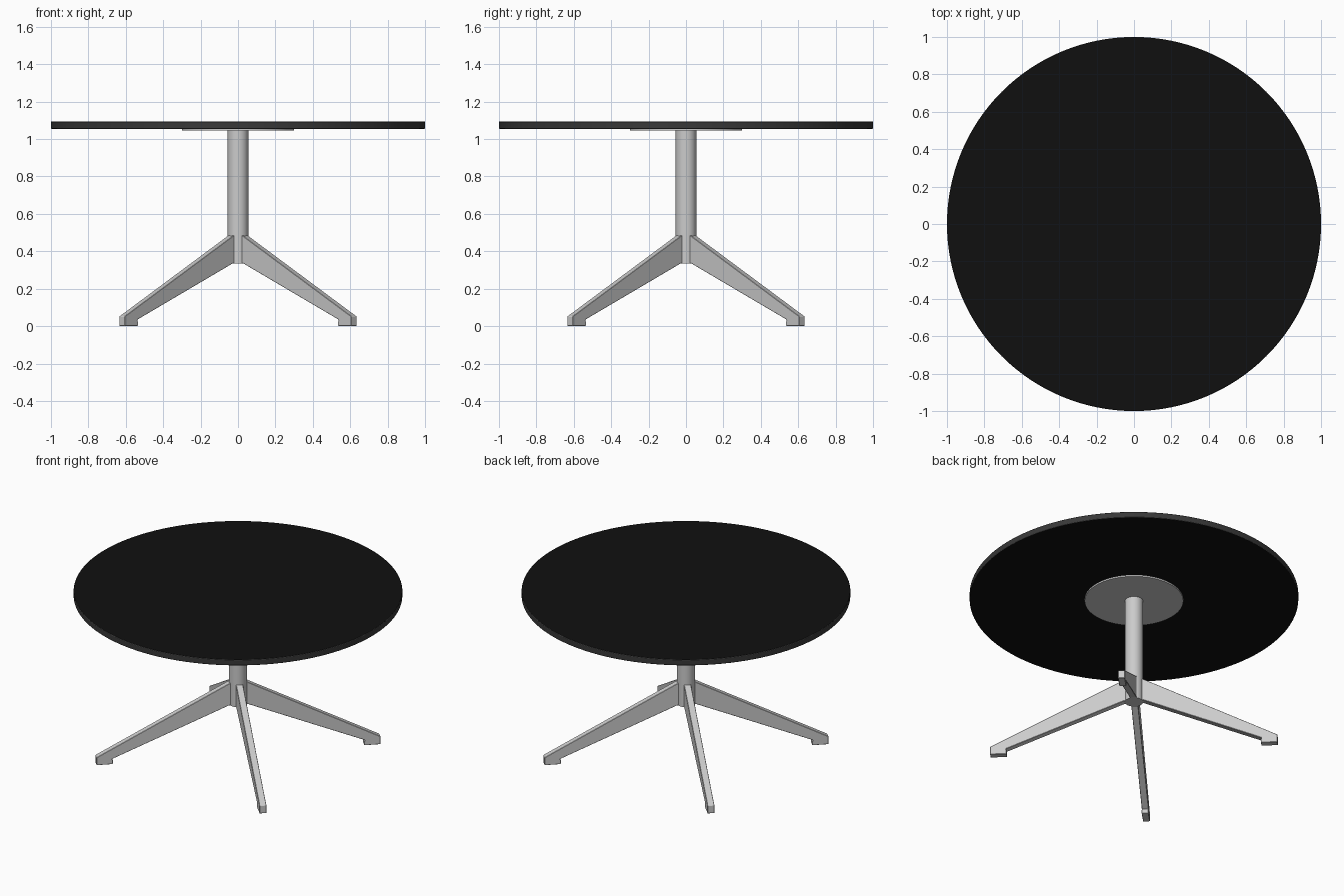
import bpy, bmesh, math
from mathutils import Matrix

if "Cube" in bpy.data.objects:
    bpy.data.objects.remove(bpy.data.objects["Cube"])


def material(name, value):
    m = bpy.data.materials.new(name)
    m.diffuse_color = (value, value, value, 1)
    m.use_nodes = True
    m.node_tree.nodes["Principled BSDF"].inputs["Base Color"].default_value = m.diffuse_color
    return m


def disc(name, radius, z0, z1, sides=96, bevel=0, mat=None):
    bpy.ops.mesh.primitive_cylinder_add(vertices=sides, radius=radius, depth=z1 - z0,
                                        location=(0, 0, (z0 + z1) / 2))
    ob = bpy.context.object
    ob.name = name
    if bevel:
        mod = ob.modifiers.new("rounded_edge", 'BEVEL')
        mod.width, mod.segments, mod.limit_method = bevel, 2, 'ANGLE'
    bpy.ops.object.shade_smooth_by_angle(angle=math.radians(35))
    if mat:
        ob.data.materials.append(mat)
    return ob


# Round table top: black faces with a dark grey edge band
black = material("black_surface", 0.005)
edge = material("dark_edge", 0.04)
top = disc("table_top", 1.0, 1.055, 1.095, 128, 0.004, black)
top.data.materials.append(edge)
for p in top.data.polygons:
    p.material_index = 0 if abs(p.normal.z) > 0.5 else 1

# Mounting plate and column
disc("mounting_plate", 0.30, 1.045, 1.055)
disc("column", 0.055, 0.335, 1.047, 48)

# Tapered leg profile (distance from the axis, height), with a foot step
profile = [(0.02, 0.337), (0.06, 0.335), (0.782, 0.034), (0.777, 0.025),
           (0.777, 0), (0.877, 0), (0.877, 0.052), (0.062, 0.480),
           (0.050, 0.485), (0.02, 0.485)]


def leg(name, angle, half=0.021):
    bm = bmesh.new()
    face = bm.faces.new([bm.verts.new((r, -half, z)) for r, z in profile])
    ext = bmesh.ops.extrude_face_region(bm, geom=[face])
    moved = [v for v in ext["geom"] if isinstance(v, bmesh.types.BMVert)]
    bmesh.ops.translate(bm, verts=moved, vec=(0, 2 * half, 0))
    bmesh.ops.recalc_face_normals(bm, faces=bm.faces)
    bm.transform(Matrix.Rotation(angle, 4, 'Z'))
    me = bpy.data.meshes.new(name)
    bm.to_mesh(me)
    bm.free()
    ob = bpy.data.objects.new(name, me)
    bpy.context.collection.objects.link(ob)
    mod = ob.modifiers.new("soft_edges", 'BEVEL')
    mod.width, mod.segments, mod.limit_method = 0.002, 1, 'ANGLE'
    mod.angle_limit = math.radians(50)


# Four legs on the diagonals
for i, side in enumerate(("back_right", "back_left", "front_left", "front_right")):
    leg(side + "_leg", math.radians(45 + 90 * i))
